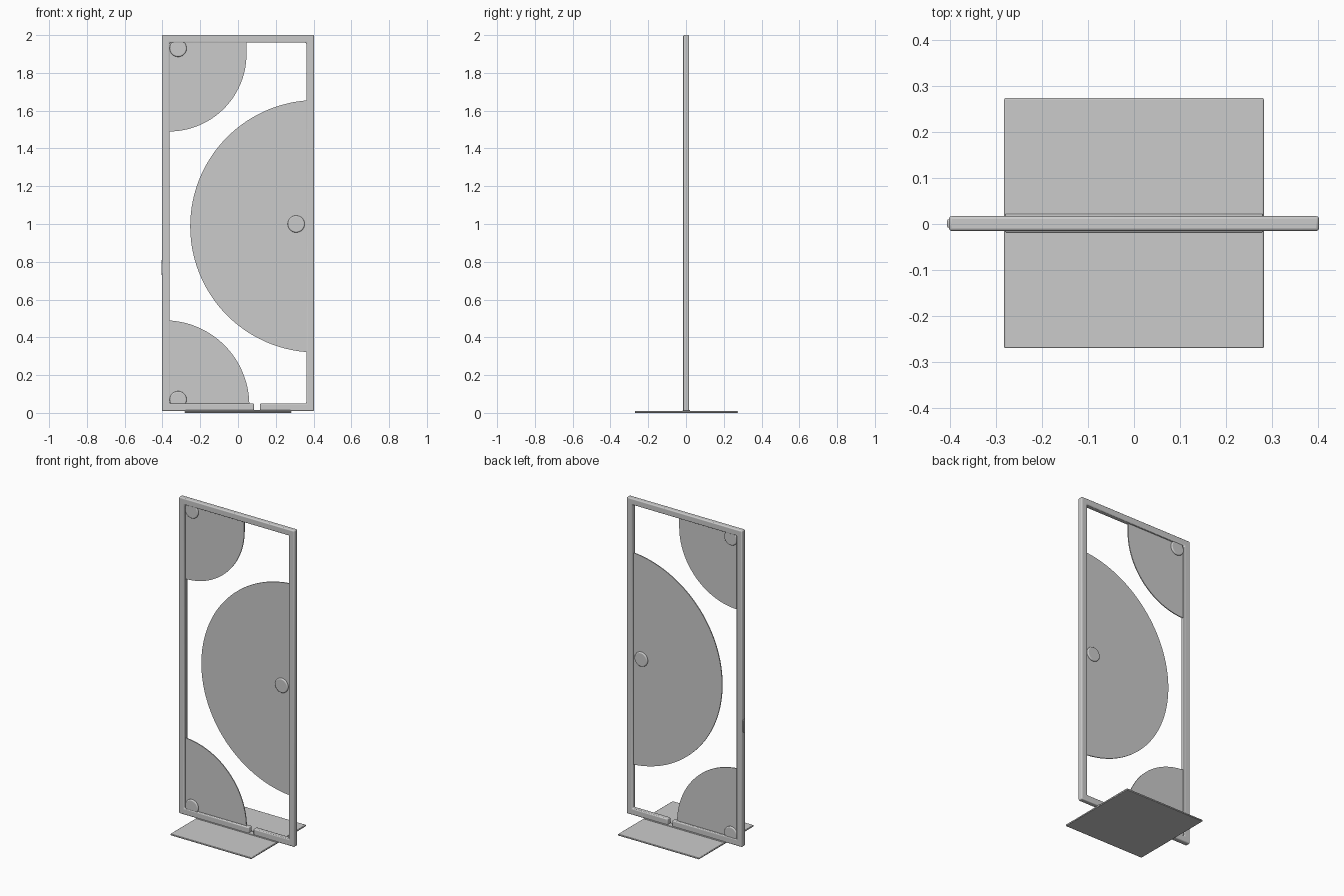
import bpy
import bmesh
from math import cos, sin, radians

cube = bpy.data.objects.get("Cube")
if cube:
    bpy.data.objects.remove(cube)

grey = bpy.data.materials.new("light grey")
grey.use_nodes = True
colour = (0.6, 0.6, 0.6, 1)
grey.diffuse_color = colour
grey.node_tree.nodes["Principled BSDF"].inputs["Base Color"].default_value = colour


def slab(name, outline, y0, y1, bevel=0, segments=2):
    """Extrude an outline in the x-z plane from y0 to y1."""
    bm = bmesh.new()
    face = bm.faces.new([bm.verts.new((x, y0, z)) for x, z in outline])
    extruded = bmesh.ops.extrude_face_region(bm, geom=[face])["geom"]
    verts = [v for v in extruded if isinstance(v, bmesh.types.BMVert)]
    bmesh.ops.translate(bm, verts=verts, vec=(0, y1 - y0, 0))
    bmesh.ops.recalc_face_normals(bm, faces=bm.faces)
    mesh = bpy.data.meshes.new(name)
    bm.to_mesh(mesh)
    bm.free()
    mesh.materials.append(grey)
    obj = bpy.data.objects.new(name, mesh)
    bpy.context.collection.objects.link(obj)
    if bevel:
        mod = obj.modifiers.new("rounded edges", "BEVEL")
        mod.width, mod.segments = bevel, segments
        mod.limit_method, mod.angle_limit = "ANGLE", radians(40)
    bpy.context.view_layer.objects.active = obj
    obj.select_set(True)
    bpy.ops.object.shade_smooth_by_angle(angle=radians(35))
    obj.select_set(False)
    return obj


def arc(cx, cz, r, start, end, steps=48):
    angles = [radians(start + (end - start) * i / steps) for i in range(steps + 1)]
    return [(cx + r * cos(a), cz + r * sin(a)) for a in angles]


def rect(x0, x1, z0, z1):
    return [(x0, z0), (x1, z0), (x1, z1), (x0, z1)]


# Frame, one continuous bar with a gap in the bottom rail
W, IN, LOW, TOP, RAIL = 0.402, 0.362, 0.01, 2.0, 0.04
GAP_L, GAP_R = 0.085, 0.117
slab("frame", [
    (GAP_L, LOW), (-W, LOW), (-W, TOP), (W, TOP), (W, LOW), (GAP_R, LOW),
    (GAP_R, LOW + RAIL), (IN, LOW + RAIL), (IN, TOP - RAIL),
    (-IN, TOP - RAIL), (-IN, LOW + RAIL), (GAP_L, LOW + RAIL),
], -0.015, 0.017, 0.006, 3)

# Thin curved panels set in the frame
EDGE = 0.375
panels = {
    "upper_panel": arc(-0.365, 1.9, 0.41, -90, 0) + [(0.045, 1.97), (-0.365, 1.97)],
    "middle_panel": arc(0.415, 0.988, 0.668, 93.4, 266.6, 80),
    "lower_panel": arc(-0.39, 0.04, 0.45, 0, 88) + [(-EDGE, 0.04)],
}
for name, outline in panels.items():
    slab(name, outline, -0.003, 0.003)

# Round fixing buttons passing through each panel
buttons = {"upper": (-0.317, 1.93), "middle": (0.308, 1.0), "lower": (-0.317, 0.07)}
for name, (x, z) in buttons.items():
    slab(name + "_button", arc(x, z, 0.045, 0, 352.5, 47), -0.012, 0.012, 0.006, 3)

# Small hinge tab on the outer right edge
slab("side_tab", rect(-0.406, -0.395, 0.73, 0.81), -0.008, 0.01, 0.003)

# Flat foot plate and the narrow seat under the frame
slab("foot_plate", rect(-0.282, 0.282, 0, 0.01), -0.27, 0.274, 0.003)
slab("frame_seat", rect(-0.28, 0.28, 0.004, 0.014), -0.018, 0.022, 0.002)
